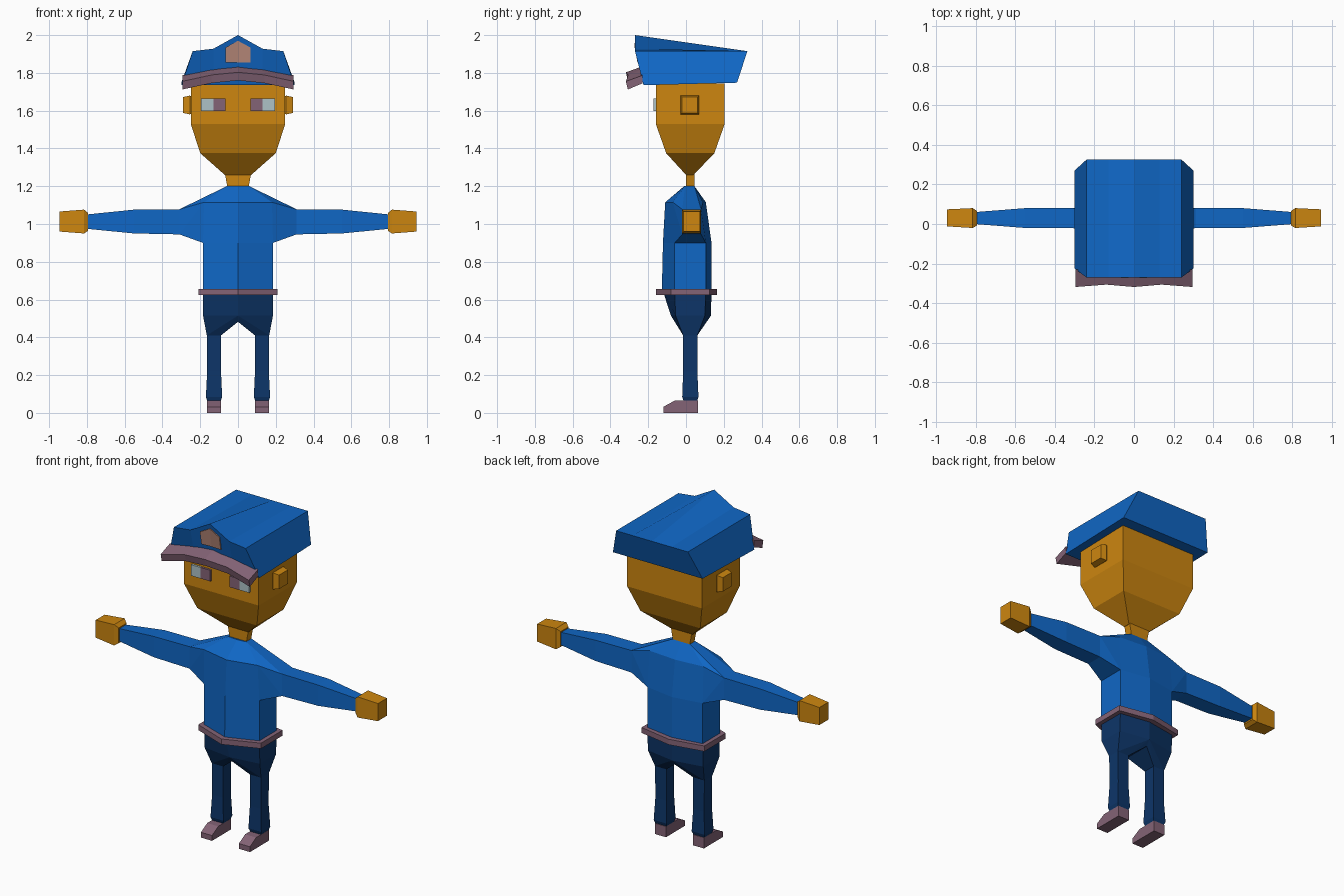
import bpy
import bmesh

if "Cube" in bpy.data.objects:
    bpy.data.objects.remove(bpy.data.objects["Cube"])


def material(name, r, g, b):
    m = bpy.data.materials.new(name)
    m.use_nodes = True
    m.diffuse_color = (r, g, b, 1)
    bsdf = m.node_tree.nodes["Principled BSDF"]
    bsdf.inputs["Base Color"].default_value = (r, g, b, 1)
    bsdf.inputs["Roughness"].default_value = 0.8
    return m


SHIRT = material("shirt_blue", 0.005, 0.135, 0.56)
PANTS = material("trouser_navy", 0.004, 0.036, 0.14)
SKIN = material("skin_orange", 0.61, 0.24, 0.005)
LEATHER = material("dusty_purple", 0.23, 0.125, 0.18)
WHITE = material("eye_grey", 0.42, 0.54, 0.57)
BADGE = material("badge_tan", 0.52, 0.27, 0.21)


def finish(name, bm, mat):
    bmesh.ops.recalc_face_normals(bm, faces=bm.faces)
    mesh = bpy.data.meshes.new(name)
    bm.to_mesh(mesh)
    bm.free()
    mesh.materials.append(mat)
    obj = bpy.data.objects.new(name, mesh)
    bpy.context.collection.objects.link(obj)
    return obj


def loft(name, rings, mat):
    """Skin a row of equal-sized rings and cap both ends."""
    bm = bmesh.new()
    rows = [[bm.verts.new(p) for p in ring] for ring in rings]
    n = len(rows[0])
    for a, b in zip(rows, rows[1:]):
        for i in range(n):
            j = (i + 1) % n
            bm.faces.new((a[i], a[j], b[j], b[i]))
    bm.faces.new(rows[0])
    bm.faces.new(rows[-1])
    return finish(name, bm, mat)


def hull(name, points, mat):
    bm = bmesh.new()
    for p in points:
        bm.verts.new(p)
    bmesh.ops.convex_hull(bm, input=bm.verts)
    bmesh.ops.dissolve_limit(bm, angle_limit=0.02, verts=bm.verts, edges=bm.edges)
    return finish(name, bm, mat)


def rect_z(x0, x1, y0, y1, z):
    return [(x0, y0, z), (x1, y0, z), (x1, y1, z), (x0, y1, z)]


def rect_x(x, y0, y1, z0, z1):
    return [(x, y0, z0), (x, y1, z0), (x, y1, z1), (x, y0, z1)]


def six(w, side_front, mid_front, side_back, mid_back, z):
    """Body cross-section with a ridge down the front and the back."""
    return [(-w, side_front, z), (0, mid_front, z), (w, side_front, z),
            (w, side_back, z), (0, mid_back, z), (-w, side_back, z)]


# Torso, hips and belt
loft("torso", [six(.185, -.06, -.128, .105, .135, .64),
               six(.185, -.06, -.122, .105, .135, .9),
               six(.18, -.07, -.11, .09, .105, 1.115),
               six(.06, -.005, -.01, .045, .045, 1.2)], SHIRT)
loft("hips", [six(.185, -.06, -.122, .105, .135, .645),
              six(.185, -.055, -.08, .1, .132, .515)], PANTS)
loft("belt", [six(.21, -.08, -.16, .125, .165, .623),
              six(.21, -.08, -.16, .125, .165, .656)], LEATHER)

# Neck and head
loft("neck", [rect_z(-.055, .055, 0, .045, 1.19),
              rect_z(-.07, .07, 0, .045, 1.27)], SKIN)
loft("head", [rect_z(-.07, .07, 0, .04, 1.26),
              rect_z(-.2, .2, -.105, .15, 1.375),
              rect_z(-.25, .25, -.16, .205, 1.53),
              rect_z(-.25, .25, -.16, .205, 1.745)], SKIN)

# Cap: sections run across, from bottom front round to bottom back
crown = [(-.3, -.24, 1.915), (-.13, -.13, 1.928), (0, 0, 2.0),
         (.13, .13, 1.928), (.3, .24, 1.915)]
loft("cap", [[(low, -.225, 1.735), (top, -.27, z),
              (top, .325, 1.915), (low, .27, 1.748)]
             for low, top, z in crown], SHIRT)

# Curved visor
visor = [(-.295, -.318, 0), (-.14, -.306, .034), (0, -.318, .048),
         (.14, -.306, .034), (.295, -.318, 0)]
loft("visor", [[(x, y, 1.755 + h), (x, -.23, 1.787 + h),
                (x, -.23, 1.745 + h), (x, y + .01, 1.712 + h)]
               for x, y, h in visor], LEATHER)

# Cap badge, folded along its centre
columns = [(-.065, 1.935, -.257, -.272), (0, 1.97, -.253, -.271),
           (.065, 1.935, -.257, -.272)]
loft("cap_badge", [[(x, low, 1.855), (x, high, z),
                    (x, high + .008, z), (x, low + .008, 1.855)]
                   for x, z, low, high in columns], BADGE)

# Paired parts
for side, s in (("left", 1), ("right", -1)):

    def flip(points):
        return [(s * x, y, z) for x, y, z in points]

    def pair(name, rings, mat):
        loft(side + "_" + name, [flip(r) for r in rings], mat)

    # Face
    pair("ear", [rect_x(.24, -.02, .06, 1.59, 1.67),
                 rect_x(.255, -.03, .07, 1.58, 1.68),
                 rect_x(.29, -.022, .062, 1.588, 1.672)], SKIN)
    pair("eye_white", [rect_x(.13, -.173, -.15, 1.597, 1.664),
                       rect_x(.195, -.173, -.15, 1.597, 1.664)], WHITE)
    pair("pupil", [rect_x(.065, -.173, -.15, 1.597, 1.664),
                   rect_x(.13, -.173, -.15, 1.597, 1.664)], LEATHER)

    # Shoulder, sleeve and hand
    cuff = rect_x(.31, -.02, .08, .945, 1.078)
    hull(side + "_shoulder", flip(cuff + [
        (.06, -.005, 1.2), (.06, .045, 1.2),
        (.18, -.07, 1.115), (.18, .09, 1.115),
        (.185, -.06, .9), (.185, .105, .9)]), SHIRT)
    pair("sleeve", [cuff, rect_x(.55, -.02, .08, .95, 1.076),
                    rect_x(.805, 0, .06, .975, 1.05)], SHIRT)
    pair("hand", [rect_x(.793, -.008, .066, .965, 1.058),
                  rect_x(.815, -.02, .08, .95, 1.076),
                  rect_x(.945, -.012, .074, .96, 1.066)], SKIN)

    # Thigh, leg and shoe
    knee = rect_z(.09, .165, -.015, .06, .41)
    hull(side + "_thigh", flip(knee + [
        (0, -.08, .515), (0, .132, .515),
        (.185, -.055, .515), (.185, .1, .515),
        (0, -.058, .482), (0, .108, .482),
        (.025, -.055, .482), (.025, .105, .482)]), PANTS)
    pair("leg", [knee, rect_z(.09, .163, -.015, .06, .22),
                 rect_z(.084, .17, -.02, .066, .085),
                 rect_z(.092, .162, -.012, .058, .06)], PANTS)
    sole = [(-.12, 0), (.063, 0), (.063, .065), (-.06, .065), (-.12, .032)]
    pair("shoe", [[(x, y, z) for y, z in sole] for x in (.09, .164)], LEATHER)
